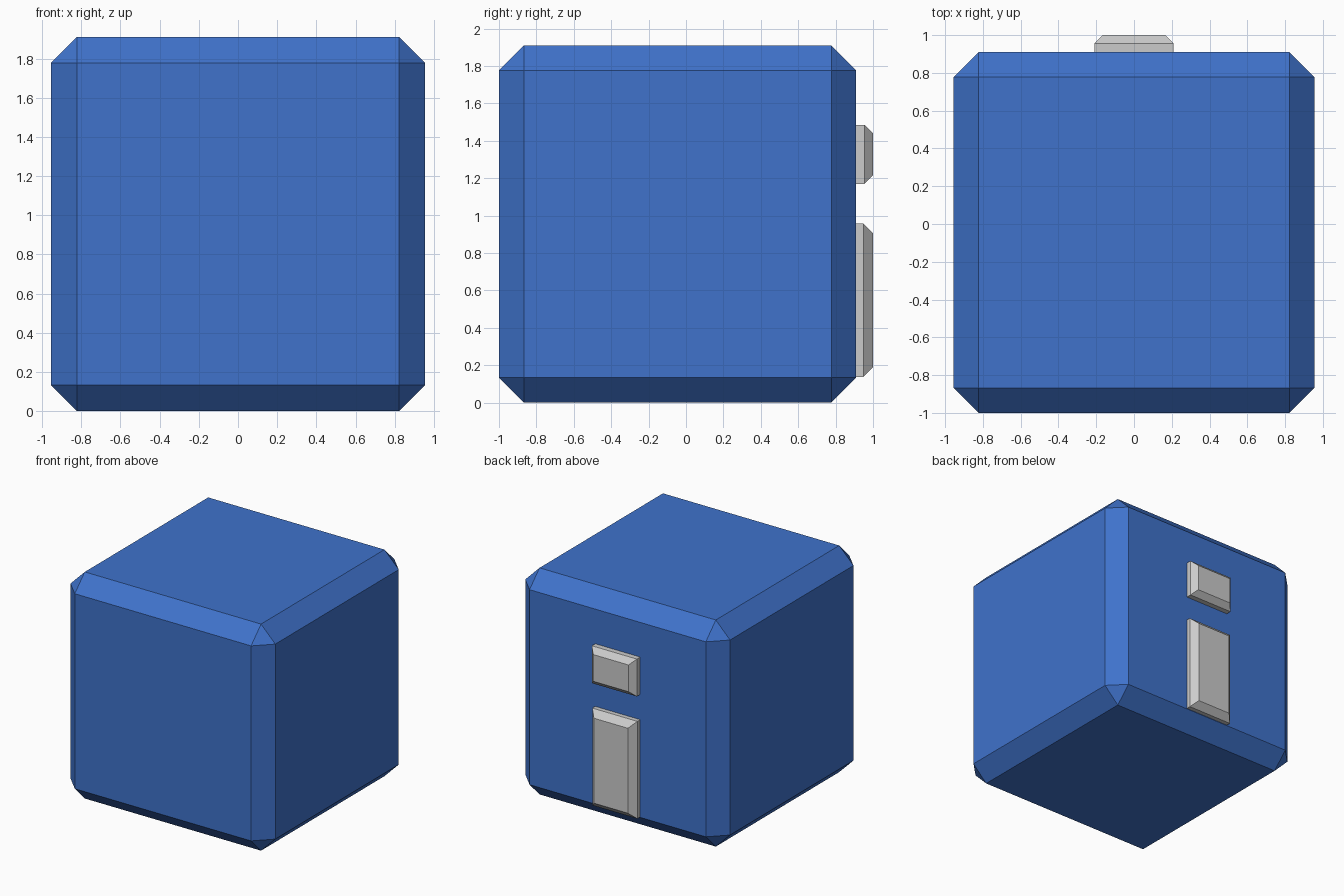
import bpy
import bmesh
from mathutils import Vector

if "Cube" in bpy.data.objects:
    bpy.data.objects.remove(bpy.data.objects["Cube"])


def material(name, color):
    mat = bpy.data.materials.new(name)
    mat.diffuse_color = color
    mat.use_nodes = True
    mat.node_tree.nodes["Principled BSDF"].inputs["Base Color"].default_value = mat.diffuse_color
    return mat


def chamfered_box(name, low, high, chamfer, pick=lambda edge: True, mat=None):
    """Box between two corners, with the picked edges cut at 45 degrees."""
    low, high = Vector(low), Vector(high)
    bm = bmesh.new()
    bmesh.ops.create_cube(bm, size=1)
    bmesh.ops.scale(bm, vec=high - low, verts=bm.verts)
    bmesh.ops.bevel(bm, geom=[e for e in bm.edges if pick(e)], offset=chamfer,
                    segments=1, affect='EDGES')
    mesh = bpy.data.meshes.new(name)
    bm.to_mesh(mesh)
    bm.free()
    obj = bpy.data.objects.new(name, mesh)
    obj.location = (low + high) / 2
    if mat:
        mesh.materials.append(mat)
    bpy.context.collection.objects.link(obj)
    return obj


def outer_rim(edge):
    return all(v.co.y > 0 for v in edge.verts)


# Main blue cube, chamfered on every edge
blue = material("blue", (0.05, 0.17, 0.6, 1))
chamfered_box("body", (-0.955, -1, 0), (0.955, 0.91, 1.91), 0.133, mat=blue)

# Two raised plates on the back, chamfered around the outer face only
for name, bottom, top, chamfer in (("upper_plate", 1.17, 1.485, 0.045),
                                   ("lower_plate", 0.137, 0.957, 0.052)):
    chamfered_box(name, (-0.21, 0.87, bottom), (0.21, 1.0, top), chamfer, outer_rim)
